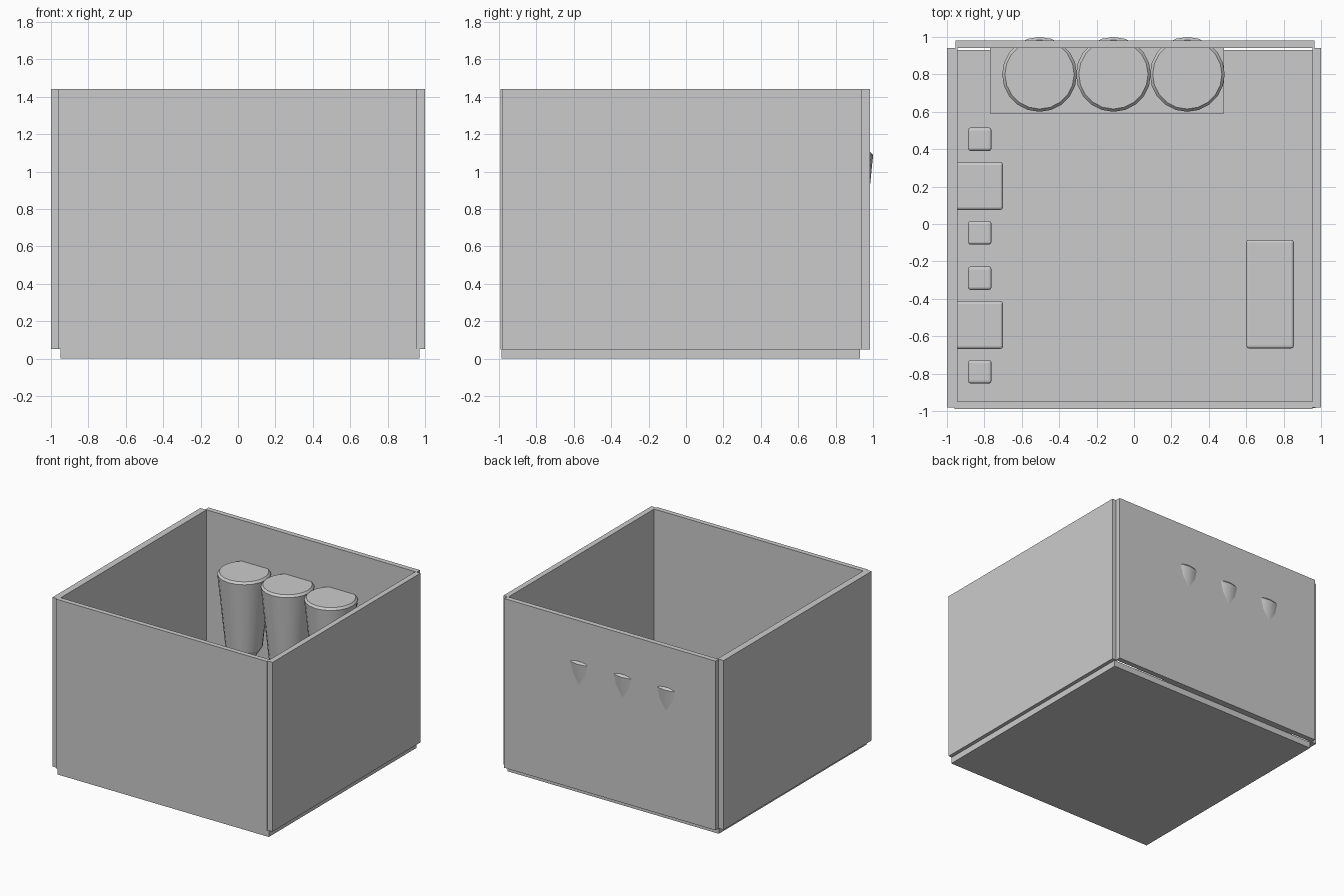
import bpy, bmesh, math

if "Cube" in bpy.data.objects:
    bpy.data.objects.remove(bpy.data.objects["Cube"])


def finish(name, bm):
    bmesh.ops.recalc_face_normals(bm, faces=bm.faces)
    mesh = bpy.data.meshes.new(name)
    bm.to_mesh(mesh)
    bm.free()
    obj = bpy.data.objects.new(name, mesh)
    bpy.context.collection.objects.link(obj)
    return obj


def box(name, x, y, z, bevel=0.0):
    """Box from (min, max) ranges, optionally with rounded edges."""
    bm = bmesh.new()
    bmesh.ops.create_cube(bm, size=1)
    for v in bm.verts:
        v.co = [r[0] + (c + 0.5) * (r[1] - r[0]) for c, r in zip(v.co, (x, y, z))]
    obj = finish(name, bm)
    if bevel:
        mod = obj.modifiers.new("rounded_edges", "BEVEL")
        mod.width, mod.segments = bevel, 3
    return obj


def lathe(name, x, y, profile, sides=20):
    """Closed turned solid from (radius, z) rings, bottom to top."""
    bm = bmesh.new()
    rings = [[bm.verts.new((x + r * math.cos(2 * math.pi * i / sides),
                            y + r * math.sin(2 * math.pi * i / sides), z))
              for i in range(sides)] for r, z in profile]
    for a, b in zip(rings, rings[1:]):
        for i in range(sides):
            j = (i + 1) % sides
            bm.faces.new((a[i], a[j], b[j], b[i]))
    bm.faces.new(rings[0][::-1])
    bm.faces.new(rings[-1])
    return finish(name, bm)


def table(name, x, y, top, width=0.12, thick=0.05):
    """Rounded slab on a central post."""
    box(name + "_top", x, y, (top - thick, top), 0.015)
    cx, cy = sum(x) / 2, sum(y) / 2
    h = width / 2
    box(name + "_post", (cx - h, cx + h), (cy - h, cy + h), (0.05, top - thick))


# Floor and four open-topped walls
WALL_Z = (0.05, 1.44)
box("floor", (-0.95, 0.97), (-0.985, 0.93), (0, 0.05))
box("left_wall", (-1.0, -0.945), (-0.98, 0.94), WALL_Z)
box("right_wall", (0.955, 1.0), (-0.98, 0.94), WALL_Z)
box("front_wall", (-0.96, 0.955), (-0.99, -0.95), WALL_Z)
box("back_wall", (-0.955, 0.965), (0.94, 0.982), WALL_Z)

# Round floor rug
lathe("rug", -0.04, -0.07, [(0.43, 0.05), (0.43, 0.055)])

# Tank platform along the back wall
box("tank_platform", (-0.77, 0.48), (0.59, 0.945), (0.05, 0.3))

# Tapered tanks with funnel bottoms, poking slightly through the back wall
TANK = [(0.04, 0.3), (0.04, 0.35), (0.14, 0.5), (0.2, 1.088), (0.185, 1.105)]
for i, x in enumerate((-0.505, -0.11, 0.285)):
    lathe(f"tank_{i + 1}", x, 0.8, TANK)
    tank = bpy.data.objects[f"tank_{i + 1}"]
    bpy.context.view_layer.objects.active = tank
    tank.select_set(True)
    bpy.ops.object.shade_smooth_by_angle(angle=math.radians(25))
    tank.select_set(False)

# Wall tables, each with a stool on both sides
for i, y in enumerate((0.203, -0.54)):
    table(f"wall_table_{i + 1}", (-0.96, -0.7), (y - 0.127, y + 0.127), 0.4, 0.08)
    for side, s in (("rear", 1), ("near", -1)):
        sy = y + s * 0.25
        table(f"stool_{i + 1}_{side}", (-0.887, -0.762), (sy - 0.063, sy + 0.063), 0.25, 0.06)

# Long table on the right
table("long_table", (0.6, 0.855), (-0.665, -0.085), 0.4, 0.14)
